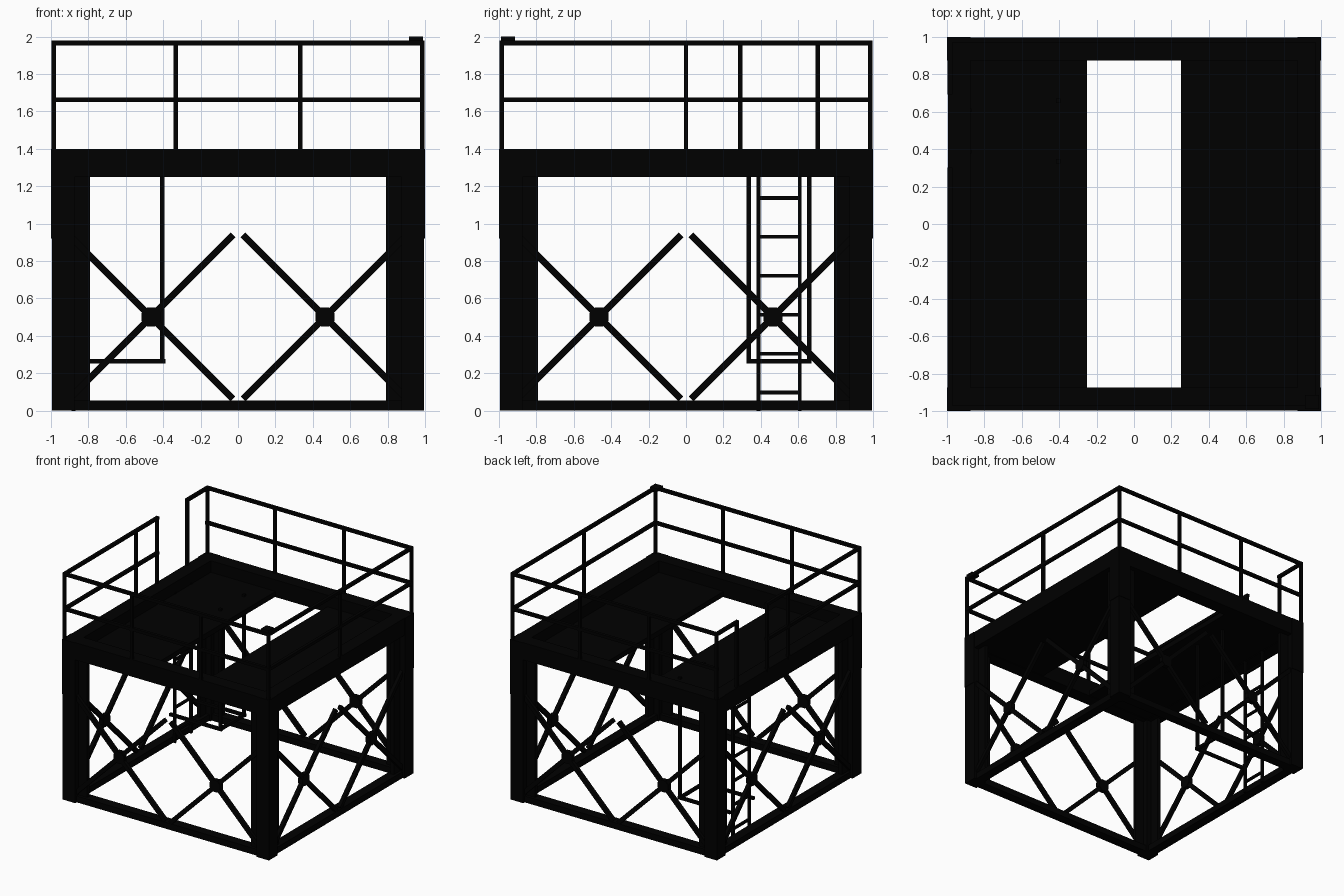
import bpy, bmesh, math
from mathutils import Matrix, Vector

if "Cube" in bpy.data.objects:
    bpy.data.objects.remove(bpy.data.objects["Cube"], do_unlink=True)

steel = bpy.data.materials.new("black_steel")
steel.use_nodes = True
steel.diffuse_color = (0, 0, 0, 1)
steel.node_tree.nodes["Principled BSDF"].inputs["Base Color"].default_value = (0, 0, 0, 1)


def finish(name, bm):
    mesh = bpy.data.meshes.new(name)
    bm.to_mesh(mesh)
    bm.free()
    mesh.materials.append(steel)
    obj = bpy.data.objects.new(name, mesh)
    bpy.context.collection.objects.link(obj)
    return obj


def box(bm, lo, hi, turn=Matrix()):
    """Add a box between two corners, then apply a transform."""
    lo, hi = Vector(lo), Vector(hi)
    place = Matrix.Translation((lo + hi) / 2) @ Matrix.Diagonal((*(hi - lo), 1))
    bmesh.ops.create_cube(bm, size=1, matrix=turn @ place)


def bar(bm, a, b, w):
    """Square bar along one axis, with its ends grown by half its width."""
    lo = [min(p, q) - w / 2 for p, q in zip(a, b)]
    hi = [max(p, q) + w / 2 for p, q in zip(a, b)]
    box(bm, lo, hi)


def quarter(i):
    return Matrix.Rotation(i * math.pi / 2, 4, 'Z')


# Corner columns: square tube, slightly wider head and two connection fins
S = 0.995
T = 0.875
bm = bmesh.new()
for i in range(4):
    q = quarter(i)
    box(bm, (T, T, 0), (S, S, 0.92), q)
    box(bm, (T, T, 0.92), (1, 1, 1.4), q)
    box(bm, (0.79, 0.92, 0), (T, 0.95, 1.26), q)
    box(bm, (0.92, 0.79, 0), (0.95, T, 1.26), q)
finish("corner_columns", bm)

# Base beams and platform edge beams on all four sides
base, edge = bmesh.new(), bmesh.new()
for i in range(4):
    q = quarter(i)
    box(base, (-T, 0.89, 0), (T, 0.975, 0.055), q)
    box(edge, (-T, T, 1.25), (T, S, 1.4), q)
finish("base_beams", base)
finish("platform_edge_beams", edge)

# Deck panels set low between the edge beams, either side of the opening
deck = bmesh.new()
for s in (0, 2):
    box(deck, (0.25, -T, 1.255), (T, T, 1.3), quarter(s))
finish("deck_panels", deck)

# Crossed braces with chamfered centre plates, two per side
braces, plates = bmesh.new(), bmesh.new()
for i in range(4):
    for x in (-0.465, 0.465):
        centre = quarter(i) @ Matrix.Translation((x, -0.962, 0.501))
        for a in (45, -45):
            turn = centre @ Matrix.Rotation(math.radians(a), 4, 'Y')
            box(braces, (-0.62, -0.015, -0.018), (0.62, 0.015, 0.018), turn)
        face = centre @ Matrix.Rotation(math.pi / 2, 4, 'X') @ Matrix.Rotation(math.pi / 8, 4, 'Z')
        bmesh.ops.create_cone(plates, cap_ends=True, segments=8, radius1=0.055,
                              radius2=0.055, depth=0.04, matrix=face)
finish("cross_braces", braces)
finish("brace_plates", plates)

# Guard rails, with an opening on the ladder side
R, W, TOP, MID = 0.984, 0.026, 1.966, 1.662
rails, posts = bmesh.new(), bmesh.new()
for z in (TOP, MID):
    for y in (-R, R):
        bar(rails, (-R, y, z), (R, y, z), W)
    bar(rails, (R, -R, z), (R, R, z), W)
    bar(rails, (-R, -R, z), (-R, 0.29, z), W)
bar(rails, (-R, 0.705, TOP), (-R, R, TOP), W)
spots = [(x, y) for x in (-R, -0.333, 0.333, R) for y in (-R, R)]
spots += [(R, 0), (-R, 0), (-R, 0.29), (-R, 0.705)]
for x, y in spots:
    bar(posts, (x, y, 1.39), (x, y, TOP), 0.024)
finish("guard_rails", rails)
finish("guard_posts", posts)

# Small cap on one corner of the rail
bm = bmesh.new()
box(bm, (0.915, -0.988, 1.975), (0.988, -0.915, 2.0))
finish("corner_cap", bm)

# Ladder
bm = bmesh.new()
for y in (0.387, 0.608):
    bar(bm, (-0.88, y, 0.01), (-0.88, y, 1.3), 0.021)
for i in range(6):
    z = 0.097 + i * 0.208
    bar(bm, (-0.88, 0.387, z), (-0.88, 0.608, z), 0.019)
finish("ladder", bm)

# Frame around the back of the ladder, its uprights just passing the deck
bm = bmesh.new()
for y in (0.336, 0.66):
    bar(bm, (-0.405, y, 0.263), (-0.405, y, 1.305), 0.024)
    bar(bm, (-0.88, y, 0.263), (-0.4, y, 0.263), 0.024)
bar(bm, (-0.405, 0.336, 0.263), (-0.405, 0.66, 0.263), 0.024)
finish("ladder_guard", bm)
